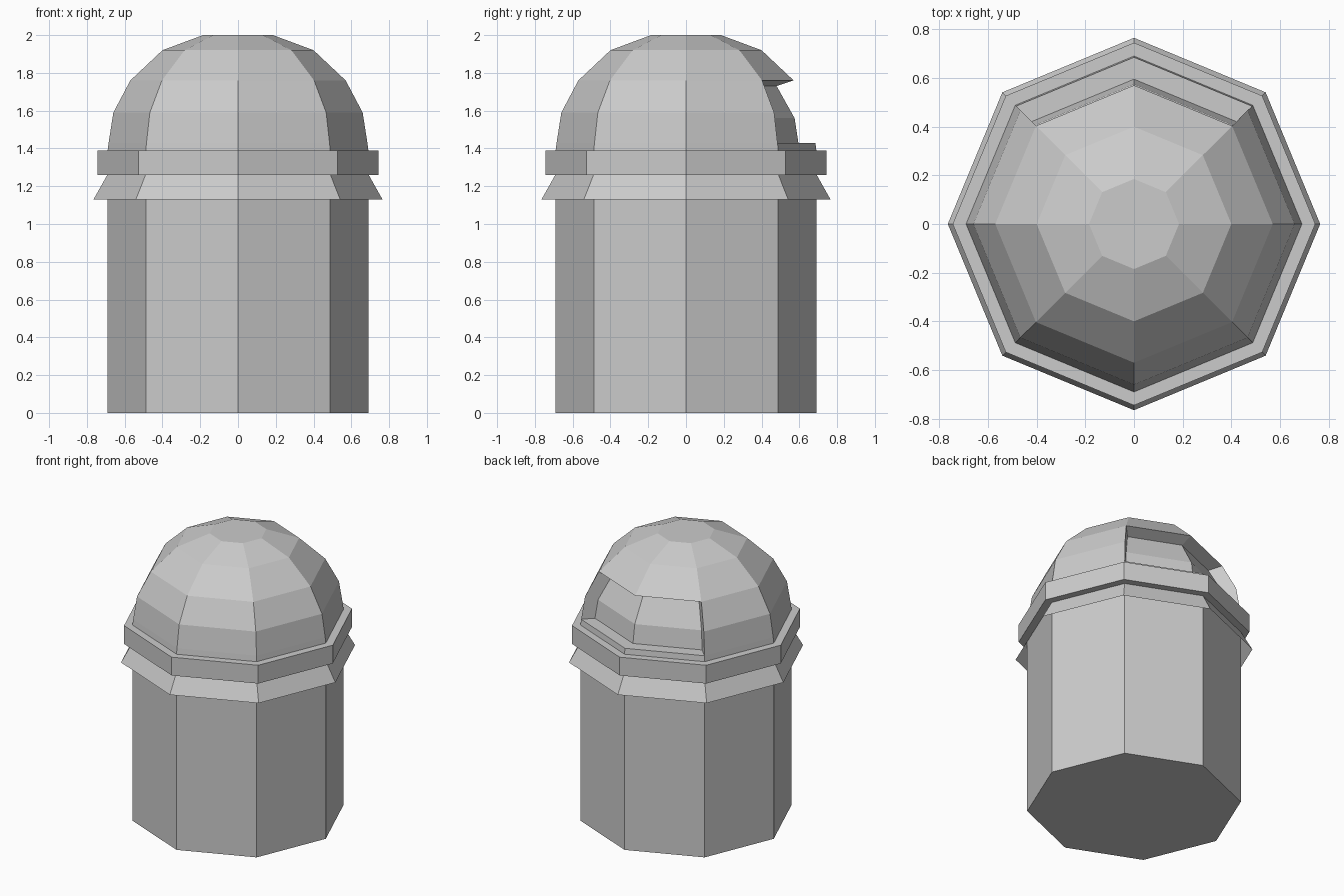
import bpy, bmesh
from math import cos, sin, pi

if "Cube" in bpy.data.objects:
    bpy.data.objects.remove(bpy.data.objects["Cube"])

SIDES = 8

def point(r, z, k):
    a = 2 * pi * k / SIDES
    return (r * cos(a), r * sin(a), z)

def sweep(bm, profile, sectors):
    """Lathe an (r, z) profile through the given octagon sectors."""
    for k in sectors:
        for (r0, z0), (r1, z1) in zip(profile, profile[1:]):
            bm.faces.new([bm.verts.new(point(*p)) for p in
                          ((r0, z0, k), (r0, z0, k + 1), (r1, z1, k + 1), (r1, z1, k))])

def cap(bm, r, z):
    bm.faces.new([bm.verts.new(point(r, z, k)) for k in range(SIDES)])

def finish(bm, name, recalc=True):
    bmesh.ops.remove_doubles(bm, verts=bm.verts, dist=1e-4)
    if recalc:
        bmesh.ops.recalc_face_normals(bm, faces=bm.faces)
    me = bpy.data.meshes.new(name)
    bm.to_mesh(me)
    bm.free()
    ob = bpy.data.objects.new(name, me)
    bpy.context.collection.objects.link(ob)
    return ob

ALL = range(SIDES)

# octagonal body
bm = bmesh.new()
sweep(bm, [(0.69, 0), (0.69, 1.26)], ALL)
cap(bm, 0.69, 0)
finish(bm, "body")

# flared skirt, an open sheet
bm = bmesh.new()
sweep(bm, [(0.765, 1.13), (0.692, 1.26)], ALL)
finish(bm, "flared_skirt", recalc=False)

# square collar band
bm = bmesh.new()
sweep(bm, [(0.69, 1.26), (0.745, 1.26), (0.745, 1.39), (0.69, 1.39)], ALL)
finish(bm, "collar")

# faceted dome with a two-sector opening recessed into the back
lower, outer = (0.69, 1.39), [(0.685, 1.43), (0.66, 1.59), (0.57, 1.76)]
upper = [(0.40, 1.92), (0.185, 2.0)]
inner = [(0.595, 1.43), (0.575, 1.56), (0.48, 1.73)]
opening = (1, 2)
bm = bmesh.new()
sweep(bm, [lower] + outer + upper, [k for k in ALL if k not in opening])
sweep(bm, [lower, outer[0]] + inner + [outer[-1]] + upper, opening)
for k in (1, 3):
    bm.faces.new([bm.verts.new(point(r, z, k)) for r, z in outer + inner[::-1]])
cap(bm, 0.185, 2.0)
finish(bm, "dome")
